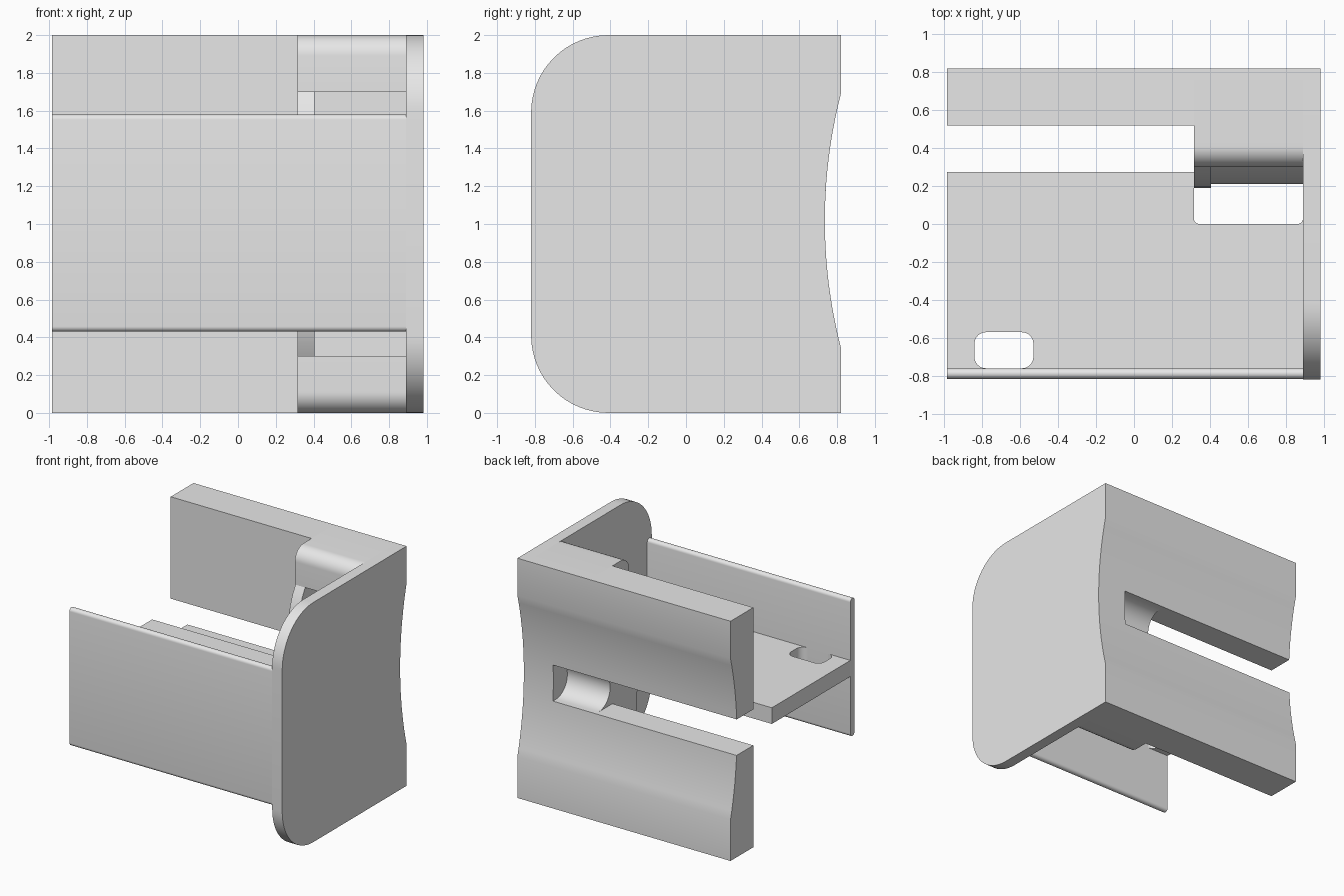
import bpy, bmesh, math

if "Cube" in bpy.data.objects:
    bpy.data.objects.remove(bpy.data.objects["Cube"])

grey = bpy.data.materials.new("plain grey")
grey.diffuse_color = (0.8, 0.8, 0.8, 1)
grey.use_nodes = True
grey.node_tree.nodes["Principled BSDF"].inputs["Base Color"].default_value = grey.diffuse_color


def arc(cx, cy, r, a0, a1, n=12):
    """Points on a circular arc, angles in degrees."""
    out = []
    for i in range(n + 1):
        a = math.radians(a0 + (a1 - a0) * i / n)
        out.append((cx + r * math.cos(a), cy + r * math.sin(a)))
    return out


def prism(name, pts, lo, hi, axis="X"):
    """Extrude a profile: (y, z) points along X, or (x, y) points along Z."""
    place = (lambda p, t: (t, p[0], p[1])) if axis == "X" else (lambda p, t: (p[0], p[1], t))
    bm = bmesh.new()
    a = [bm.verts.new(place(p, lo)) for p in pts]
    b = [bm.verts.new(place(p, hi)) for p in pts]
    bm.faces.new(a)
    bm.faces.new(b[::-1])
    for i in range(len(pts)):
        j = (i + 1) % len(pts)
        bm.faces.new((a[i], b[i], b[j], a[j]))
    bmesh.ops.recalc_face_normals(bm, faces=bm.faces)
    me = bpy.data.meshes.new(name)
    bm.to_mesh(me)
    bm.free()
    ob = bpy.data.objects.new(name, me)
    bpy.context.collection.objects.link(ob)
    me.materials.append(grey)
    bpy.ops.object.select_all(action="DESELECT")
    ob.select_set(True)
    bpy.context.view_layer.objects.active = ob
    bpy.ops.object.shade_smooth_by_angle(angle=math.radians(30))
    return ob


# Hollowed back face: a shallow arc between z = 0.345 and z = 1.69
R, ZC = 2.703, 1.0175


def back_y(z):
    return min(0.82, 0.735 + R - math.sqrt(R * R - (z - ZC) ** 2))


def back_line(z0, z1, n=20):
    cuts = [0.345 + 1.345 * i / n for i in range(n + 1)]
    zs = [z0] + [z for z in cuts if z0 + 0.005 < z < z1 - 0.005] + [z1]
    return [(back_y(z), z) for z in zs]


def flip(pts):
    """Mirror a (y, z) path about mid height."""
    return [(y, 2 - z) for y, z in reversed(pts)]


X0, XHUB, XP, X1 = -0.985, 0.315, 0.89, 0.982

# End plate with rounded front corners
prism("end_plate", back_line(0, 2) + arc(-0.41, 1.59, 0.41, 90, 180, 16)
      + arc(-0.41, 0.41, 0.41, 180, 270, 16), XP, X1)

# Two rear arms with an open slot between them
prism("upper_rear_arm", back_line(1.15, 2) + [(0.52, 2), (0.52, 1.15)], X0, XHUB)
prism("lower_rear_arm", back_line(0, 0.85) + [(0.52, 0.85), (0.52, 0)], X0, XHUB)

# Rear hub: rounded lips above and below a half-round core
lip = arc(0.41, 1.89, 0.11, 90, 180) + [(0.30, 1.70), (0.52, 1.70)]
edge = math.degrees(math.acos(-0.19 / 0.5))
front = lip + arc(0.71, 1.0, 0.5, edge, 360 - edge, 32) + flip(lip)
groove = arc(0.70, 1.0, 0.15, 270, 90, 20)
prism("slotted_hub", back_line(0, 0.85) + groove + back_line(1.15, 2) + front, XHUB, 0.71)
prism("solid_hub", back_line(0, 2) + front, 0.71, XP)

# Curved rib at the open end of the hub
half = [(0.52, 1.70), (0.31, 1.70), (0.27, 1.63), (0.235, 1.54),
        (0.21, 1.42), (0.195, 1.25), (0.19, 1.08)]
prism("hub_rib", half + flip(half), XHUB, 0.405)

# Front flange with rounded long edges
r = 0.0275
prism("front_flange", arc(-0.7875, 1.58 - r, r, 0, 180)
      + arc(-0.7875, 0.43 + r, r, 180, 360), X0, XP)

# Middle web with a rounded slot by the flange and a relief in front of the hub
hole = (arc(-0.78, -0.70, 0.06, 270, 180, 8) + arc(-0.78, -0.63, 0.06, 180, 90, 8)
        + arc(-0.59, -0.63, 0.06, 90, 0, 8) + arc(-0.59, -0.70, 0.06, 0, -90, 8))
relief = arc(0.86, 0.03, 0.03, 0, -90, 6) + arc(0.345, 0.03, 0.03, 270, 180, 6)
prism("middle_web", [(X0, -0.76)] + hole + [(XP, -0.76)] + relief
      + [(XHUB, 0.275), (X0, 0.275)], 0.935, 1.07, "Z")
